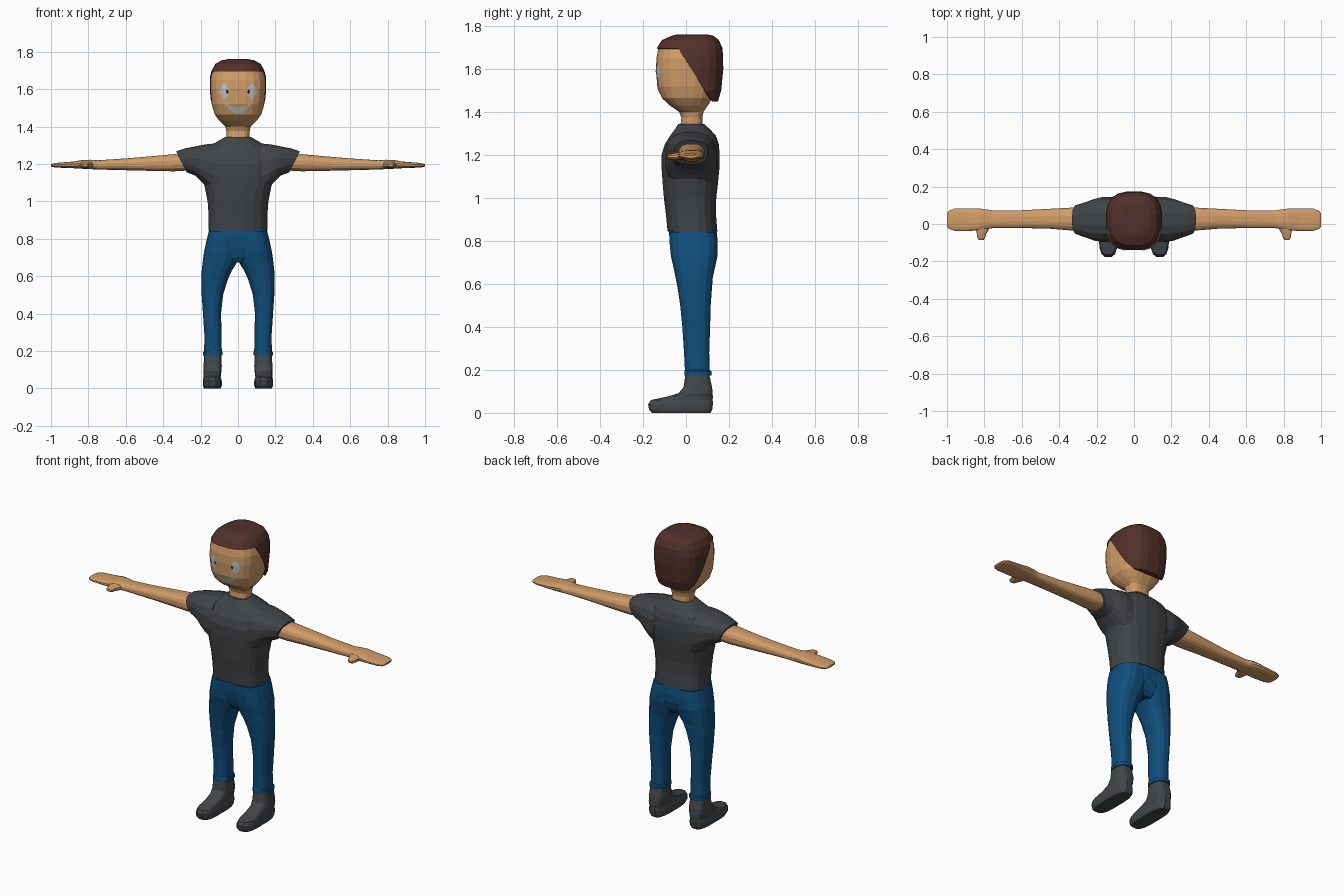
import bpy, bmesh, math
from mathutils import Vector
from mathutils.bvhtree import BVHTree


def material(name, rgb):
    m = bpy.data.materials.new(name)
    m.diffuse_color = (*rgb, 1)
    return m


SKIN = material("skin", (0.64, 0.335, 0.14))
SHIRT = material("charcoal_cloth", (0.052, 0.058, 0.063))
DENIM = material("blue_denim", (0.005, 0.078, 0.205))
BROWN = material("brown_hair", (0.085, 0.030, 0.024))
SHOE = material("dark_leather", (0.056, 0.063, 0.067))
LIGHT = material("light_grey", (0.50, 0.52, 0.53))
DARK = material("dark_pupil", (0.02, 0.02, 0.022))


def make_object(name, bm, mat, mirror=False):
    me = bpy.data.meshes.new(name)
    bm.to_mesh(me)
    bm.free()
    me.materials.append(mat)
    ob = bpy.data.objects.new(name, me)
    bpy.context.collection.objects.link(ob)
    if mirror:
        mod = ob.modifiers.new("mirror", 'MIRROR')
        mod.use_clip = False
        mod.use_mirror_merge = False
    return ob


def loft(rings, axis='z', n=16, power=2.6):
    """Rounded-box rings (pos, u0, u1, v0, v1[, shear]) joined along an axis."""
    bm = bmesh.new()
    loops = []
    for pos, u0, u1, v0, v1, *shear in rings:
        loop = []
        for i in range(n):
            a = 2 * math.pi * (i + 0.5) / n
            c, s = math.cos(a), math.sin(a)
            c = math.copysign(abs(c) ** (2 / power), c)
            s = math.copysign(abs(s) ** (2 / power), s)
            u = (u0 + u1) / 2 + c * (u1 - u0) / 2
            v = (v0 + v1) / 2 + s * (v1 - v0) / 2
            p = pos + (shear[0] * s * (v1 - v0) / 2 if shear else 0)
            co = {'z': (u, v, p), 'x': (p, u, v), 'y': (u, p, v)}[axis]
            loop.append(bm.verts.new(co))
        loops.append(loop)
    for a, b in zip(loops, loops[1:]):
        for i in range(n):
            j = (i + 1) % n
            bm.faces.new((a[i], a[j], b[j], b[i]))
    bm.faces.new(loops[0])
    bm.faces.new(loops[-1])
    bmesh.ops.recalc_face_normals(bm, faces=bm.faces)
    return bm


def centred(rows):
    """(z, half width, y0, y1) -> ring symmetric in x."""
    return [(z, -w, w, y0, y1) for z, w, y0, y1 in rows]


# Head with neck
head_bm = loft(centred([
    (1.32, .060, -.028, .078), (1.375, .063, -.022, .076), (1.40, .068, -.032, .082),
    (1.43, .100, -.075, .102), (1.465, .126, -.113, .125), (1.52, .141, -.135, .142),
    (1.60, .149, -.141, .155), (1.65, .149, -.139, .160), (1.70, .136, -.129, .155),
    (1.735, .110, -.095, .13), (1.75, .070, -.05, .10)]), n=20, power=2.8)
face_tree = BVHTree.FromBMesh(head_bm)
make_object("head_and_neck", head_bm, SKIN)

# Hair cap, cut along a level fringe and a sloping side line
bm = loft(centred([
    (1.45, .128, -.11, .150), (1.50, .144, -.13, .165), (1.60, .152, -.143, .175),
    (1.66, .152, -.143, .174), (1.70, .142, -.136, .170), (1.735, .122, -.113, .154),
    (1.754, .088, -.070, .130), (1.76, .055, -.045, .105)]), n=20, power=2.8)
fringe, f_n = Vector((0, -.035, 1.695)), Vector((0, 0, 1))
s_n = Vector((0, .245, .155)).normalized()
for nrm in (f_n, s_n):
    bmesh.ops.bisect_plane(bm, geom=bm.verts[:] + bm.edges[:] + bm.faces[:],
                           plane_co=fringe, plane_no=nrm)
skin_side = [f for f in bm.faces
             if max((f.calc_center_median() - fringe).dot(k) for k in (f_n, s_n)) < 1e-5]
bmesh.ops.delete(bm, geom=skin_side, context='FACES')
hair = make_object("hair", bm, BROWN)
solid = hair.modifiers.new("thickness", 'SOLIDIFY')
solid.thickness = 0.02


# Thin face plates laid on the head surface
def plate(name, x0, x1, low, high, mat, lift=0.003, cols=12, rows=4):
    bm = bmesh.new()
    grid = []
    for i in range(cols + 1):
        x = x0 + (x1 - x0) * i / cols
        col = []
        for j in range(rows + 1):
            z = low(x) + (high(x) - low(x)) * j / rows
            hit = face_tree.ray_cast(Vector((x, -1, z)), Vector((0, 1, 0)))[0]
            col.append(bm.verts.new((x, hit.y - lift, z)))
        grid.append(col)
    for a, b in zip(grid, grid[1:]):
        for j in range(rows):
            bm.faces.new((a[j], b[j], b[j + 1], a[j + 1]))
    make_object(name, bm, mat)


def oval(name, cx, cz, rx, rz, mat, lift):
    def half(x):
        return rz * max(0.02, 1 - abs((x - cx) / rx) ** 1.6)
    plate(name, cx - rx, cx + rx, lambda x: cz - half(x), lambda x: cz + half(x), mat, lift)


for side, s in (("left", 1), ("right", -1)):
    oval(side + "_eye", s * .074, 1.588, .029, .042, LIGHT, .003)
    oval(side + "_pupil", s * .057, 1.587, .008, .012, DARK, .0045)
plate("mouth", -.08, .08, lambda x: 1.470 + 10.4 * x * x,
      lambda x: 1.504 + 5.4 * x * x, LIGHT)

# Shirt body
make_object("shirt_body", loft(centred([
    (.845, .158, -.087, .147), (.92, .158, -.094, .141), (1.00, .164, -.104, .142),
    (1.07, .178, -.110, .150), (1.14, .195, -.115, .157), (1.20, .200, -.115, .158),
    (1.25, .190, -.100, .154), (1.29, .160, -.075, .140), (1.32, .112, -.052, .112),
    (1.345, .068, -.036, .084)]), n=20), SHIRT)

# Sleeves with slanted openings
make_object("sleeves", loft([
    (.12, -.095, .145, 1.03, 1.312, 0), (.17, -.098, .145, 1.07, 1.306, .05),
    (.21, -.090, .135, 1.105, 1.296, .15), (.255, -.072, .117, 1.137, 1.285, .35),
    (.303, -.055, .102, 1.155, 1.268, .5)], axis='x'), SHIRT, True)

# Arms with mitten hands
make_object("arms", loft([
    (.25, -.035, .088, 1.165, 1.25), (.34, -.035, .088, 1.160, 1.253),
    (.45, -.026, .082, 1.162, 1.243), (.60, -.022, .074, 1.166, 1.230),
    (.75, -.022, .072, 1.170, 1.220), (.79, -.028, .079, 1.172, 1.223),
    (.83, -.035, .084, 1.174, 1.222), (.88, -.038, .085, 1.177, 1.213),
    (.96, -.037, .083, 1.180, 1.207), (.99, -.027, .072, 1.183, 1.202),
    (1.0, -.015, .056, 1.187, 1.198)], axis='x'), SKIN, True)
make_object("thumbs", loft([
    (.02, .765, .850, 1.178, 1.215), (-.03, .775, .848, 1.177, 1.213),
    (-.05, .788, .842, 1.178, 1.210), (-.075, .796, .838, 1.180, 1.205),
    (-.085, .803, .830, 1.185, 1.200)], axis='y', n=10), SKIN, True)

# Trousers: hips plus mirrored legs with a turned cuff
make_object("trouser_hips", loft(centred([
    (.672, .075, -.035, .115), (.70, .125, -.055, .132), (.75, .160, -.070, .146),
    (.80, .164, -.078, .148), (.85, .155, -.080, .143)]), n=20), DENIM)
make_object("trouser_legs", loft([
    (.175, .082, .187, -.009, .119), (.195, .082, .187, -.009, .119),
    (.20, .086, .182, -.006, .111), (.28, .087, .180, -.010, .109),
    (.40, .090, .188, -.018, .113), (.50, .079, .195, -.028, .116),
    (.58, .054, .197, -.040, .122), (.63, .032, .195, -.050, .126),
    (.67, .006, .191, -.058, .135), (.73, -.01, .183, -.072, .148),
    (.79, -.01, .170, -.078, .148), (.84, -.01, .157, -.079, .143)]), DENIM, True)

# Shoes
make_object("shoes", loft([
    (.0, .092, .182, -.160, .116), (.015, .086, .188, -.174, .124),
    (.04, .086, .189, -.178, .127), (.06, .092, .185, -.165, .126),
    (.075, .090, .184, -.090, .126), (.092, .088, .186, -.035, .125),
    (.12, .086, .185, -.012, .122), (.19, .090, .180, -.002, .106)],
    power=3.2), SHOE, True)
